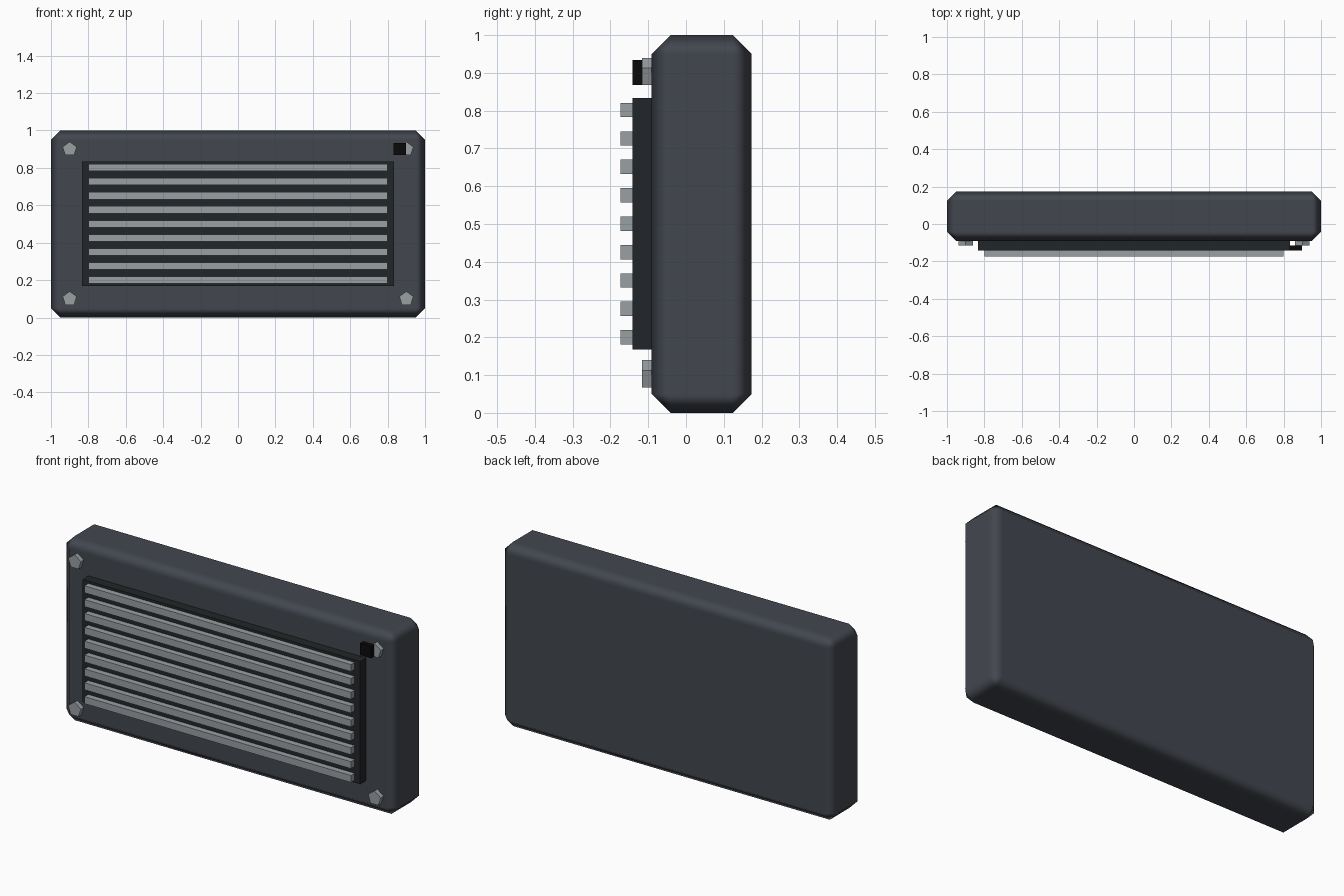
import bpy, math

if "Cube" in bpy.data.objects:
    bpy.data.objects.remove(bpy.data.objects["Cube"])


def material(name, rgb):
    m = bpy.data.materials.new(name)
    m.diffuse_color = (*rgb, 1)
    m.use_nodes = True
    m.node_tree.nodes["Principled BSDF"].inputs["Base Color"].default_value = m.diffuse_color
    return m


BODY = material("dark_slate", (0.055, 0.062, 0.078))
PANEL = material("charcoal", (0.016, 0.019, 0.021))
METAL = material("light_metal", (0.32, 0.35, 0.37))
BLACK = material("black", (0.003, 0.003, 0.003))


def box(name, lo, hi, mat):
    bpy.ops.mesh.primitive_cube_add(size=1, location=[(a + b) / 2 for a, b in zip(lo, hi)])
    o = bpy.context.object
    o.name = name
    o.scale = [b - a for a, b in zip(lo, hi)]
    bpy.ops.object.transform_apply(location=False, rotation=False, scale=True)
    o.data.materials.append(mat)
    return o


# Chamfered housing, softly shaded across the chamfers
housing = box("housing", (-1, -0.091, 0), (1, 0.174, 1), BODY)
bpy.ops.object.shade_smooth()
bevel = housing.modifiers.new("chamfer", 'BEVEL')
bevel.width = 0.05
bevel.segments = 1
bevel.harden_normals = True

# Raised vent panel with horizontal slats
box("vent_panel", (-0.833, -0.142, 0.168), (0.833, -0.091, 0.834), PANEL)
for i in range(9):
    z = 0.2 + i * 0.0752
    box(f"slat_{i + 1}", (-0.8, -0.174, z - 0.019), (0.8, -0.141, z + 0.019), METAL)

# Five-sided corner screws, one point upward
for x in (-0.9, 0.9):
    for z in (0.1, 0.9):
        bpy.ops.mesh.primitive_cylinder_add(
            vertices=5, radius=0.04, depth=0.03,
            location=(x, -0.101, z), rotation=(math.pi / 2, 0, 0))
        screw = bpy.context.object
        screw.name = f"screw_{'left' if x < 0 else 'right'}_{'low' if z < 0.5 else 'high'}"
        screw.data.materials.append(METAL)

# Small indicator block resting on the upper right screw
box("indicator", (0.832, -0.141, 0.868), (0.898, -0.115, 0.934), BLACK)
